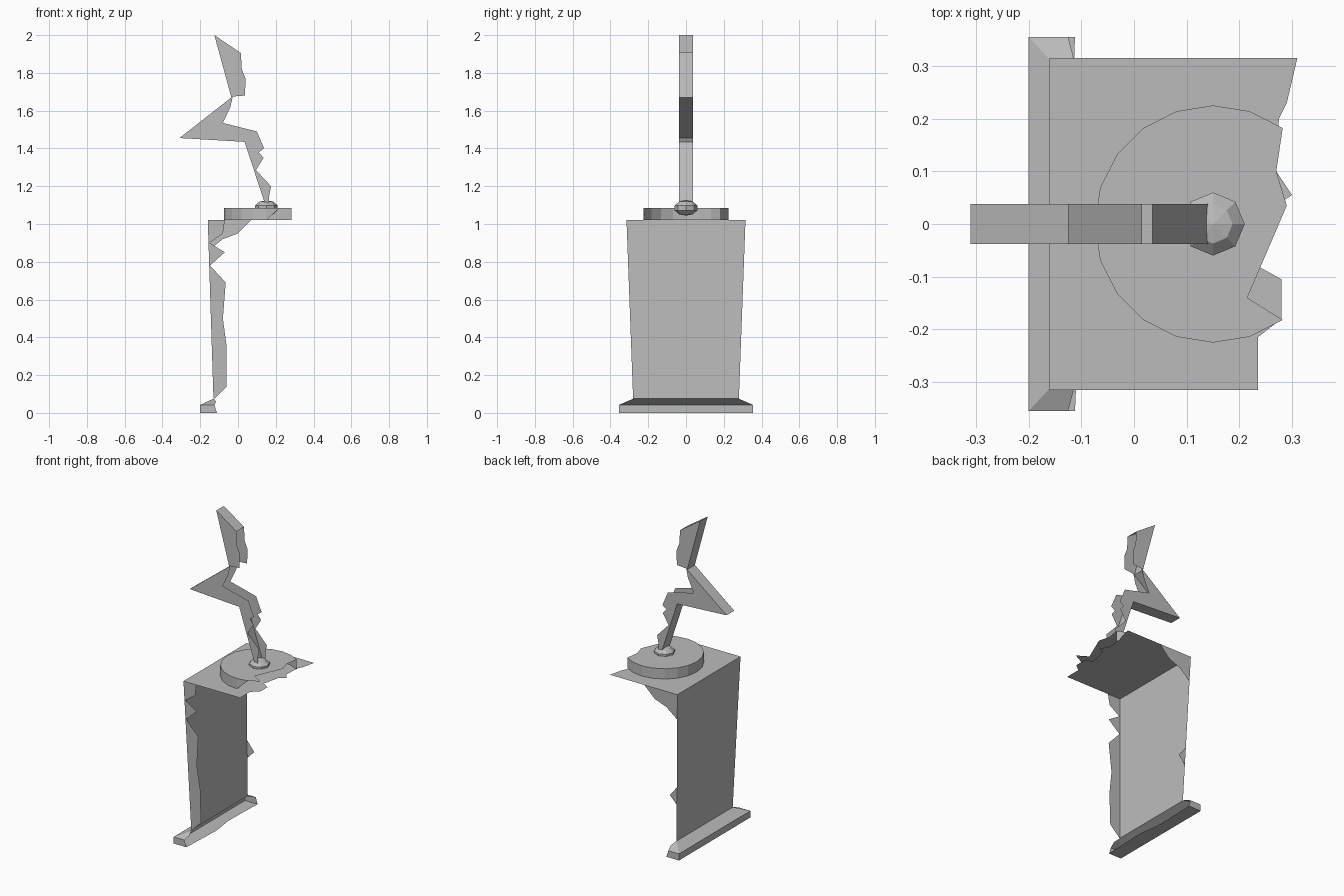
import bpy, bmesh, math
from mathutils import Vector

if "Cube" in bpy.data.objects:
    bpy.data.objects.remove(bpy.data.objects["Cube"])

grey = bpy.data.materials.new("stone_grey")
grey.diffuse_color = (0.5, 0.5, 0.5, 1)
grey.use_nodes = True
grey.node_tree.nodes["Principled BSDF"].inputs["Base Color"].default_value = grey.diffuse_color


def build(name, faces):
    """Open shell made of polygons, welded where they share corners."""
    bm = bmesh.new()
    for f in faces:
        bm.faces.new([bm.verts.new(p) for p in f])
    bmesh.ops.remove_doubles(bm, verts=bm.verts, dist=0.0005)
    bmesh.ops.recalc_face_normals(bm, faces=bm.faces)
    me = bpy.data.meshes.new(name)
    bm.to_mesh(me)
    bm.free()
    me.materials.append(grey)
    ob = bpy.data.objects.new(name, me)
    bpy.context.collection.objects.link(ob)
    return ob


TOP, LOW = 1.02, 0.075


def half_depth(z):
    return 0.28 + 0.035 * (z - LOW) / (TOP - LOW)


def wall_x(z):
    return -0.13 - 0.03 * (z - LOW) / (TOP - LOW)


def side_panel(profile, side):
    return [(x, side * half_depth(z), z) for x, z in profile]


# tapered pillar: full left wall, torn strips on front and back
wall = [(wall_x(z), s * half_depth(z), z)
        for z, s in ((LOW, -1), (TOP, -1), (TOP, 1), (LOW, 1))]
front_strip = [(wall_x(TOP), TOP), (-0.07, TOP), (-0.08, 0.95), (-0.15, 0.90),
               (-0.07, 0.85), (-0.148, 0.78), (-0.065, 0.69), (-0.08, 0.50),
               (-0.06, 0.35), (-0.06, 0.14), (-0.125, LOW), (wall_x(LOW), LOW)]
back_corner = [(wall_x(TOP), TOP), (0.07, TOP), (0.0, 0.95), (-0.08, 0.92),
               (wall_x(0.86), 0.86)]
back_chip = [(wall_x(0.42), 0.42), (-0.09, 0.36), (wall_x(0.31), 0.31)]
build("pillar_left_wall", [wall])
build("pillar_front_strip", [side_panel(front_strip, -1)])
build("pillar_back_pieces", [side_panel(back_corner, 1), side_panel(back_chip, 1)])

# torn top plate
plate = [(-0.16, -0.315), (0.235, -0.315), (0.235, -0.215), (0.28, -0.18),
         (0.28, -0.105), (0.235, -0.08), (0.26, 0.03), (0.30, 0.055),
         (0.27, 0.10), (0.275, 0.20), (0.29, 0.23), (0.31, 0.315), (-0.16, 0.315)]
build("pillar_top_plate", [[(x, y, TOP) for x, y in plate]])

# base moulding: band, bevel and torn underside
X0, X1, Y, H = -0.20, -0.112, 0.355, 0.042
base = [[(X0, -Y, 0), (X0, Y, 0), (X0, Y, H), (X0, -Y, H)],
        [(X0, -Y, H), (X0, Y, H), (-0.13, 0.28, LOW), (-0.13, -0.28, LOW)],
        [(X0, -Y, 0), (X1, -Y, 0), (-0.10, -0.07, 0), (-0.12, 0.07, 0),
         (-0.118, 0.19, 0), (X1, Y, 0), (X0, Y, 0)]]
for s in (-1, 1):
    base.append([(X0, s * Y, 0), (X1, s * Y, 0), (-0.125, s * Y, H), (X0, s * Y, H)])
    base.append([(X0, s * Y, H), (-0.125, s * Y, H), (-0.115, s * 0.317, 0.0585),
                 (-0.13, s * 0.28, LOW)])
build("base_moulding", base)

# round plinth with a broken right edge
CX, R, DISC = 0.15, 0.225, 1.085


def rim(deg, z):
    a = math.radians(deg)
    return (CX + R * math.cos(a), R * math.sin(a), z)


disc_top = [rim(d, DISC) for d in range(54, 307, 18)]
disc_top += [(x, y, DISC) for x, y in ((0.215, -0.14), (0.29, 0.035), (0.27, 0.10))]
sides = [[rim(d, TOP), rim(d + 18, TOP), rim(d + 18, DISC), rim(d, DISC)]
         for d in range(54, 270, 18)]
sides.append([rim(270, TOP), rim(288, DISC), rim(270, DISC)])
build("plinth_disc", [disc_top] + sides)

# small faceted ball joint
bm = bmesh.new()
bmesh.ops.create_uvsphere(bm, u_segments=8, v_segments=5, radius=0.063)
for v in bm.verts:
    v.co = Vector((v.co.x + 0.15, v.co.y, v.co.z * 0.65 + 1.085))
me = bpy.data.meshes.new("ball_joint")
bm.to_mesh(me)
bm.free()
me.materials.append(grey)
bpy.context.collection.objects.link(bpy.data.objects.new("ball_joint", me))

# zigzag bolt: closed left edge, torn front and back sheets
T = 0.038
left = [(0.015, 1.905), (-0.125, 2.0), (-0.035, 1.67), (-0.31, 1.455),
        (0.035, 1.435), (0.145, 1.10)]
torn = [(0.165, 1.10), (0.165, 1.15), (0.175, 1.20), (0.095, 1.285), (0.135, 1.35),
        (0.11, 1.38), (0.138, 1.40), (0.10, 1.49), (0.0, 1.515), (-0.08, 1.535),
        (-0.04, 1.62), (-0.028, 1.675), (0.037, 1.68), (0.04, 1.77), (0.02, 1.82)]
bolt = [[(x, s * T, z) for x, z in left + torn] for s in (-1, 1)]
for (xa, za), (xb, zb) in zip(left, left[1:]):
    bolt.append([(xa, -T, za), (xb, -T, zb), (xb, T, zb), (xa, T, za)])
build("zigzag_bolt", bolt)
